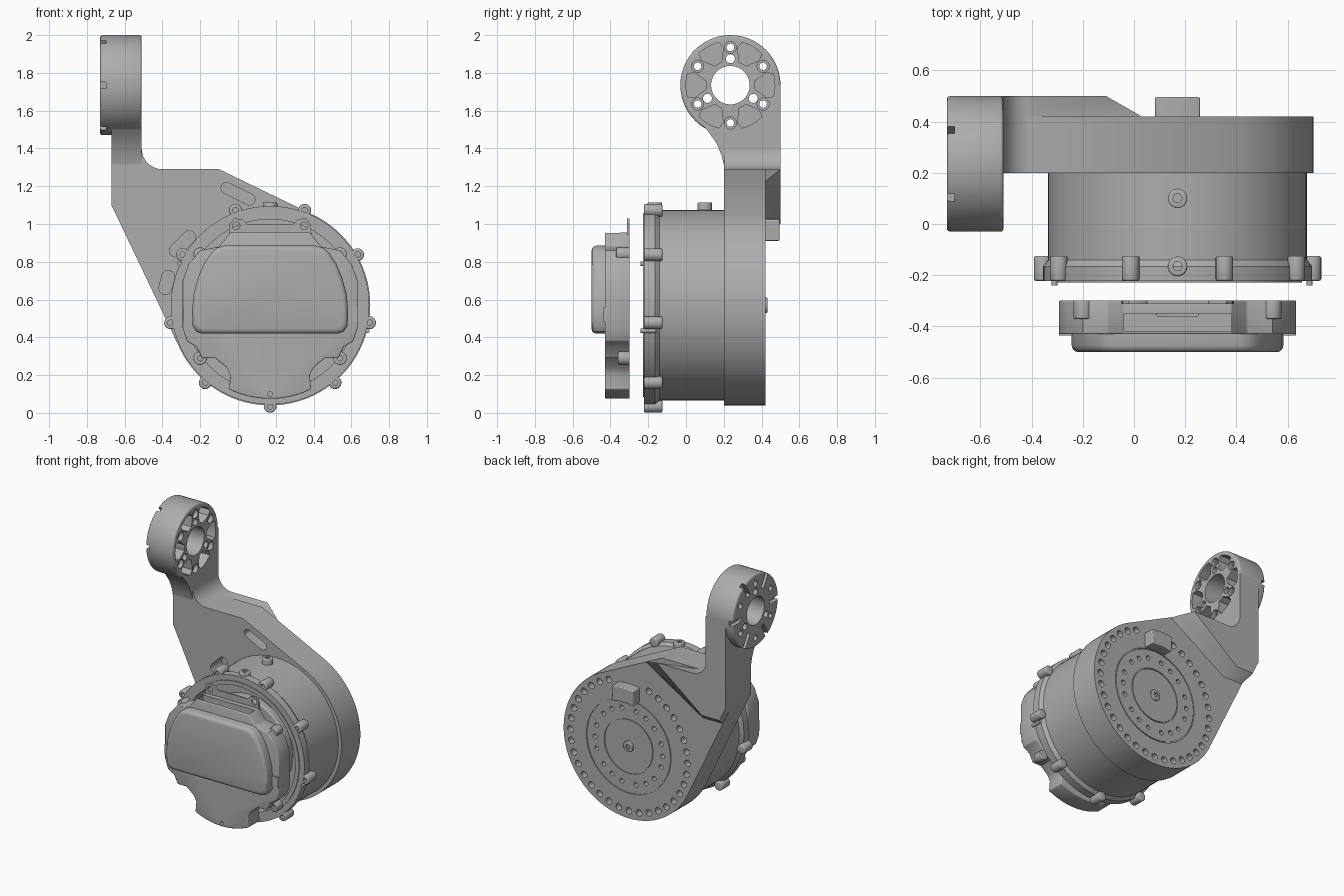
import bpy, bmesh, math
from math import sin, cos, radians, pi

if "Cube" in bpy.data.objects:
    bpy.data.objects.remove(bpy.data.objects["Cube"])

GREY = (0.42, 0.42, 0.42, 1)
metal = bpy.data.materials.new("machined_grey")
metal.use_nodes = True
metal.diffuse_color = GREY
metal.node_tree.nodes["Principled BSDF"].inputs["Base Color"].default_value = GREY

CX, CZ, R = 0.17, 0.57, 0.53      # motor axis and back plate radius
RY, RZ, RR = 0.235, 1.735, 0.265  # lever eye axis and radius


def arc(u, v, r, a0, a1, n):
    """Points on an arc, angles in degrees."""
    return [(u + r * cos(radians(a0 + (a1 - a0) * i / n)),
             v + r * sin(radians(a0 + (a1 - a0) * i / n))) for i in range(n + 1)]


def circle(u, v, r, n=48):
    return arc(u, v, r, 0, 360, n)[:-1]


def polar(r, deg, u=CX, v=CZ):
    return u + r * cos(radians(deg)), v + r * sin(radians(deg))


def loft(name, rings, axis="y", bevel=0):
    """Skin (points, depth) sections stacked along an axis and cap the ends."""
    bm = bmesh.new()
    place = {"y": lambda p, d: (p[0], d, p[1]),
             "x": lambda p, d: (d, p[0], p[1]),
             "z": lambda p, d: (p[0], p[1], d)}[axis]
    loops = [[bm.verts.new(place(p, d)) for p in pts] for pts, d in rings]
    for a, b in zip(loops, loops[1:]):
        for i in range(len(a)):
            j = (i + 1) % len(a)
            bm.faces.new((a[i], a[j], b[j], b[i]))
    bm.faces.new(loops[0])
    bm.faces.new(loops[-1])
    bmesh.ops.recalc_face_normals(bm, faces=bm.faces)
    mesh = bpy.data.meshes.new(name)
    bm.to_mesh(mesh)
    bm.free()
    mesh.materials.append(metal)
    ob = bpy.data.objects.new(name, mesh)
    bpy.context.collection.objects.link(ob)
    if bevel:
        m = ob.modifiers.new("edge", "BEVEL")
        m.width, m.segments, m.limit_method, m.angle_limit = bevel, 3, "ANGLE", radians(40)
    return ob


def prism(name, pts, a, b, axis="y", bevel=0):
    return loft(name, [(pts, a), (pts, b)], axis, bevel)


def cut(parts, cutters):
    """Subtract the cutters from every part, then discard them."""
    for ob in parts:
        for c in cutters:
            c.hide_render = True
            m = ob.modifiers.new("cut", "BOOLEAN")
            m.operation, m.object, m.solver = "DIFFERENCE", c, "EXACT"
        dg = bpy.context.evaluated_depsgraph_get()
        mesh = bpy.data.meshes.new_from_object(ob.evaluated_get(dg))
        ob.modifiers.clear()
        ob.data = mesh
    for c in cutters:
        bpy.data.objects.remove(c)


def slot(p, q, r):
    """Rounded slot outline from p to q."""
    a = math.degrees(math.atan2(q[1] - p[1], q[0] - p[0]))
    return arc(*q, r, a - 90, a + 90, 8) + arc(*p, r, a + 90, a + 270, 8)


# Back plate with the arm running tangent to it
fillet = arc(-0.40, 1.40, 0.11, 180, 270, 8)
plate = prism("arm_plate", [(-0.67, 1.10), (-0.67, 1.40)] + fillet + [(-0.10, 1.29)]
              + arc(CX, CZ, R, 64.2, -154.5, 72), 0.20, 0.42)
holes = [prism("cutter", circle(*polar(0.475, a), 0.024, 14), 0.37, 0.45)
         for a in range(0, 360, 10) if not 75 < a < 105]
holes += [prism("cutter", circle(*polar(0.275, a + s), 0.017, 12), 0.38, 0.45)
          for a in range(0, 360, 60) for s in (-18, 0, 18)]
holes += [prism("cutter", slot((-0.06, 1.19), (0.06, 1.13), 0.03), 0.15, 0.33),
          prism("cutter", slot((-0.33, 0.86), (-0.26, 0.93), 0.034), 0.15, 0.33),
          prism("cutter", slot((-0.385, 0.66), (-0.37, 0.72), 0.034), 0.15, 0.33)]
# Thin circular seams on the output face
for r in (0.345, 0.2):
    seam = prism("cutter", circle(CX, CZ, r, 64), 0.413, 0.45)
    core = prism("core", circle(CX, CZ, r - 0.007, 64), 0.40, 0.46)
    cut([seam], [core])
    holes.append(seam)
cut([plate], holes)

# Thick upper arm, sloping down to the plate
low = [(-0.67, 1.10), (-0.67, 1.40)] + fillet + [(0.03, 1.225), (-0.43, 0.94), (-0.592, 0.94)]
high = [(-0.67, 1.10), (-0.67, 1.40)] + fillet + [(-0.11, 1.29), (-0.48, 1.0), (-0.622, 1.0)]
loft("arm_shoulder", [(low, 0.41), (low, 0.42), (high, 0.50)])

# Neck and lever eye
neck = prism("arm_neck", [(0.21, 1.12), (0.50, 1.12), (0.50, RZ), (RY, RZ), (-0.01, 1.635),
                          (0.05, 1.56), (0.11, 1.50), (0.16, 1.43), (0.19, 1.36), (0.21, 1.27)],
             -0.67, -0.51, "x")
eye = prism("lever_eye", circle(RY, RZ, RR, 72), -0.73, -0.51, "x", 0.012)
holes = [prism("cutter", circle(RY, RZ, 0.102), -0.8, -0.4, "x")]
for k in range(6):
    a = 60 * k
    bolt = polar(0.2, a + 30, RY, RZ)
    holes.append(prism("cutter", circle(*bolt, 0.02, 16), -0.8, -0.4, "x"))
    holes.append(prism("cutter", circle(*bolt, 0.032, 20), -0.54, -0.4, "x"))
    pocket = arc(RY, RZ, 0.235, a - 15, a + 15, 6) + [polar(0.2, a + 19, RY, RZ)] \
        + arc(RY, RZ, 0.13, a + 9, a - 9, 4) + [polar(0.2, a - 19, RY, RZ)]
    holes.append(prism("cutter", pocket, -0.63, -0.4, "x"))
    groove = [polar(0.16, a - 6, RY, RZ), polar(0.31, a - 3, RY, RZ),
              polar(0.31, a + 3, RY, RZ), polar(0.16, a + 6, RY, RZ)]
    holes.append(prism("cutter", groove, -0.8, -0.70, "x"))
    if k % 2:
        pin = polar(0.14, a + 30, RY, RZ)
        holes.append(prism("cutter", circle(*pin, 0.024, 16), -0.8, -0.4, "x"))
cut([eye, neck], holes)

# Output screw and stop block on the back
screw = prism("output_screw", circle(CX, CZ, 0.04, 24), 0.41, 0.432, bevel=0.005)
cut([screw], [prism("cutter", circle(CX, CZ, 0.018, 6), 0.415, 0.46)])
prism("stop_block", arc(CX, CZ, 0.46, 79, 101, 8) + arc(CX, CZ, 0.35, 104, 76, 8),
      0.41, 0.495, bevel=0.006)

# Motor drum with an open front
drum = loft("motor_drum", [(circle(CX, CZ, r, 96), y) for r, y in
                           ((0.525, -0.222), (0.525, -0.165), (0.505, -0.14), (0.505, 0.21))])
cut([drum], [prism("cutter", circle(CX, CZ, 0.455, 72), -0.3, -0.12)])
seat = prism("cover_seat", circle(CX, CZ, 0.485, 72), -0.228, -0.2)
cut([seat], [prism("cutter", circle(CX, CZ, 0.455, 72), -0.3, -0.1)])
prism("rotor", circle(CX, CZ, 0.36, 48), -0.17, -0.11, bevel=0.01)

# Nine bolt lugs round the drum flange
for k in range(9):
    p = polar(0.535, 40 * k - 90)
    lug = prism("flange_lug", circle(*p, 0.034, 20), -0.222, -0.125, bevel=0.008)
    cut([lug], [prism("cutter", circle(*p, 0.015, 12), -0.3, -0.19)])
for x, z in ((-0.31, 0.79), (0.685, 0.435)):
    prism("locating_pin", circle(x, z, 0.012, 12), -0.24, -0.16)

# Hollow screw bosses on top of the drum
for y in (0.10, -0.165):
    boss = prism("top_boss", circle(CX, y, 0.038, 24), 1.03, 1.115, "z", 0.006)
    cut([boss], [prism("cutter", circle(CX, y, 0.019, 6), 1.08, 1.2, "z")])

# Front cap, mirrored about the motor axis
side = [(0.21, 0.20), (0.23, 0.24), (0.29, 0.29), (0.36, 0.29), (0.39, 0.35), (0.44, 0.38),
        (0.463, 0.45), (0.463, 0.70), (0.43, 0.79), (0.37, 0.86), (0.27, 0.88), (0.21, 0.955)]
outline = arc(CX, CZ, 0.495, 244, 296, 20) + [(CX + x, z) for x, z in side] \
    + [(CX - x, z) for x, z in reversed(side)]
cap = prism("front_cap", outline, -0.43, -0.298, bevel=0.006)
cut([cap], [prism("cutter", circle(CX, CZ, 0.34, 48), -0.36, -0.2),
            prism("cutter", circle(CX, 0.10, 0.013, 12), -0.5, -0.40),
            prism("cutter", [(CX - 0.21, 0.90), (CX + 0.21, 0.90),
                             (CX + 0.21, 1.0), (CX - 0.21, 1.0)], -0.42, -0.35)])
for s in (-1, 1):
    for x, z, y in ((0.37, 0.84, -0.37), (0.37, 0.29, -0.36)):
        p = (CX + s * x, z)
        lug = prism("cap_lug", circle(*p, 0.036, 20), y, -0.298, bevel=0.005)
        cut([lug], [prism("cutter", circle(*p, 0.015, 12), -0.5, y + 0.03)])
    prism("cap_rib", [(CX + s * 0.40, 0.48), (CX + s * 0.462, 0.48),
                      (CX + s * 0.462, 0.56), (CX + s * 0.40, 0.56)], -0.436, -0.33)

# Thin connector tab above the cap
tab = prism("connector_tab", [(CX - 0.22, 0.92), (CX + 0.22, 0.92), (CX + 0.215, 1.0),
                              (CX + 0.19, 1.03), (CX + 0.15, 1.025), (CX + 0.12, 1.0),
                              (CX - 0.12, 1.0), (CX - 0.15, 1.025), (CX - 0.19, 1.03),
                              (CX - 0.215, 1.0)], -0.312, -0.298)
cut([tab], [prism("cutter", circle(CX + s * 0.18, 0.99, 0.02, 16), -0.4, -0.2) for s in (-1, 1)])

# Raised D-shaped cover on the cap
half = [(0.36, 0.42), (0.39, 0.43), (0.41, 0.46), (0.413, 0.54), (0.405, 0.63), (0.38, 0.72),
        (0.35, 0.79), (0.31, 0.85), (0.28, 0.875), (0.24, 0.885)]
dome = [(CX + x, z) for x, z in half] + [(CX - x, z) for x, z in reversed(half)]


def inset(d):
    return [(CX + (x - CX) * (1 - d / 0.41), 0.65 + (z - 0.65) * (1 - d / 0.23)) for x, z in dome]


loft("cover_dome", [(dome, -0.42), (dome, -0.475)]
     + [(inset(0.025 * (1 - cos(t))), -0.475 - 0.025 * sin(t)) for t in (pi / 6, pi / 3, pi / 2)])

# Smooth the round surfaces, keep machined edges crisp
bpy.ops.object.select_all(action="DESELECT")
for ob in bpy.data.objects:
    if ob.type == "MESH":
        ob.select_set(True)
        bpy.context.view_layer.objects.active = ob
bpy.ops.object.shade_smooth_by_angle(angle=radians(35))
